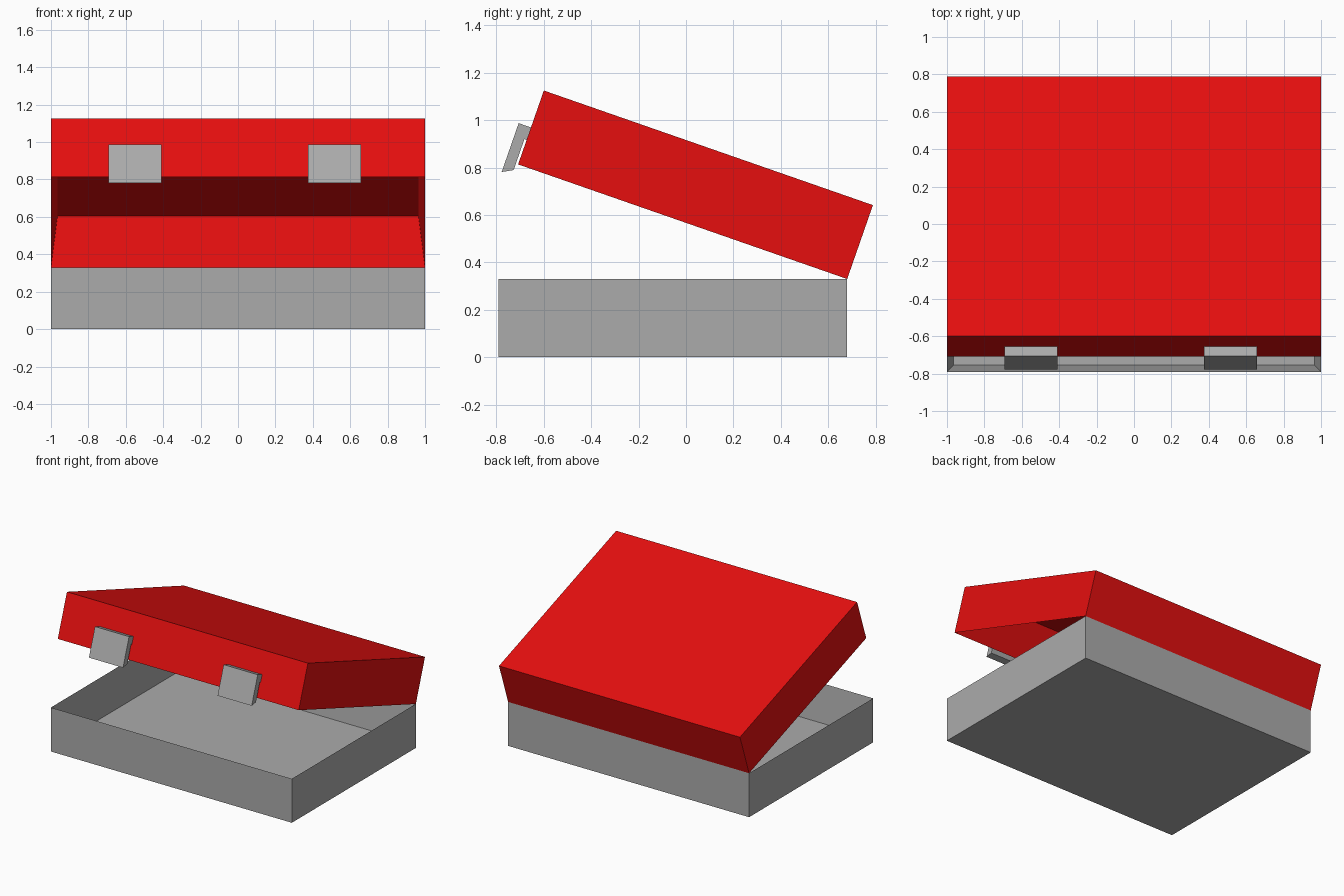
import bpy
import bmesh
import math
from mathutils import Matrix, Vector

cube = bpy.data.objects.get("Cube")
if cube:
    bpy.data.objects.remove(cube, do_unlink=True)

WIDTH, DEPTH, HEIGHT, WALL = 2.0, 1.47, 0.33, 0.05
FRONT, BACK = -0.79, 0.68
OPEN_ANGLE = math.radians(19.2)


def make_material(name, color):
    mat = bpy.data.materials.new(name)
    mat.use_nodes = True
    mat.diffuse_color = color
    mat.node_tree.nodes["Principled BSDF"].inputs["Base Color"].default_value = color
    return mat


red = make_material("red", (0.79, 0.0047, 0.0047, 1))
grey = make_material("grey", (0.41, 0.41, 0.41, 1))


def add_object(name, bm, mat):
    bmesh.ops.recalc_face_normals(bm, faces=bm.faces)
    mesh = bpy.data.meshes.new(name)
    bm.to_mesh(mesh)
    bm.free()
    mesh.materials.append(mat)
    obj = bpy.data.objects.new(name, mesh)
    bpy.context.collection.objects.link(obj)
    return obj


def make_tray(name, mat):
    """Open-topped box with its rear rim edge at the local origin."""
    bm = bmesh.new()
    bmesh.ops.create_cube(bm, size=1)
    bmesh.ops.scale(bm, vec=(WIDTH, DEPTH, HEIGHT), verts=bm.verts)
    bmesh.ops.translate(bm, vec=(0, -DEPTH / 2, -HEIGHT / 2), verts=bm.verts)
    bm.normal_update()
    top = max(bm.faces, key=lambda f: f.normal.z)
    # Inset the rim, then push the middle down to form the cavity
    bmesh.ops.inset_region(bm, faces=[top], thickness=WALL)
    bmesh.ops.translate(bm, vec=(0, 0, WALL - HEIGHT), verts=top.verts)
    return add_object(name, bm, mat)


hinge = Matrix.Translation((0, BACK, HEIGHT))
lid_matrix = hinge @ Matrix.Rotation(-OPEN_ANGLE, 4, "X")

# Base tray
base = make_tray("base_tray", grey)
base.matrix_world = hinge

# Lid: the same tray turned upside down and swung open at the hinge
lid = make_tray("lid", red)
lid.data.transform(Matrix.Scale(-1, 4, Vector((0, 0, 1))))
lid.data.flip_normals()
lid.matrix_world = lid_matrix

# Latches: hooked side profile in lid space, (distance ahead of lid, height)
LATCH_PROFILE = [(-0.005, 0.165), (0.055, 0.165), (0.055, -0.053),
                 (0.01, -0.029), (0.01, 0.111), (-0.005, 0.106)]


def make_latch(name, x_min, x_max):
    bm = bmesh.new()
    verts = [bm.verts.new((x_min, -DEPTH - out, up)) for out, up in LATCH_PROFILE]
    face = bm.faces.new(verts)
    result = bmesh.ops.extrude_face_region(bm, geom=[face])
    moved = [v for v in result["geom"] if isinstance(v, bmesh.types.BMVert)]
    bmesh.ops.translate(bm, vec=(x_max - x_min, 0, 0), verts=moved)
    latch = add_object(name, bm, grey)
    latch.matrix_world = lid_matrix


make_latch("right_latch", -0.693, -0.41)
make_latch("left_latch", 0.375, 0.658)
